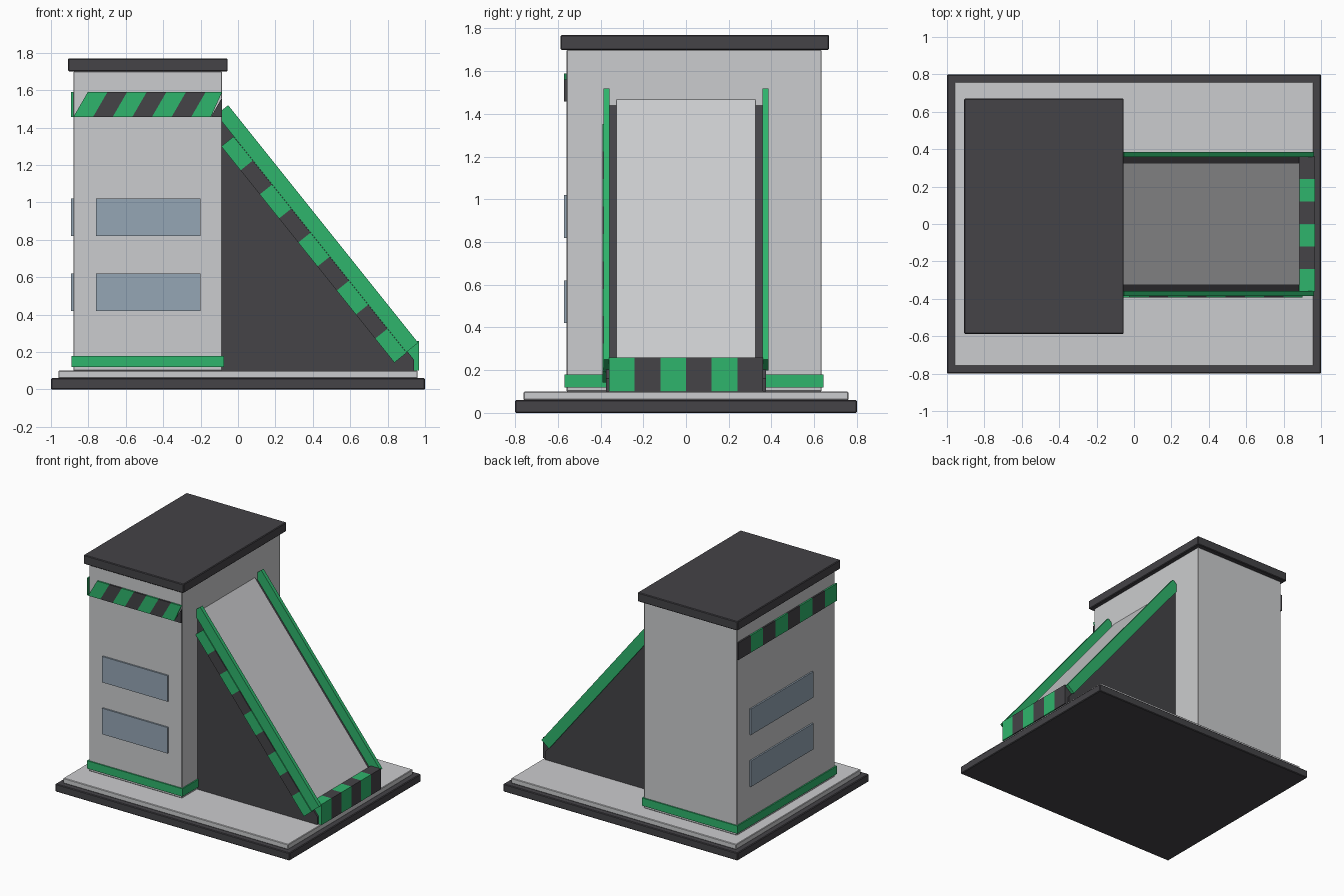
import bpy
import bmesh
from mathutils import Vector

cube = bpy.data.objects.get("Cube")
if cube:
    bpy.data.objects.remove(cube, do_unlink=True)


def material(name, rgb):
    mat = bpy.data.materials.new(name)
    mat.use_nodes = True
    mat.diffuse_color = (*rgb, 1)
    mat.node_tree.nodes["Principled BSDF"].inputs["Base Color"].default_value = (*rgb, 1)
    return mat


light = material("light_grey", (0.60, 0.605, 0.62))
dark = material("charcoal", (0.058, 0.056, 0.063))
green = material("green", (0.028, 0.46, 0.15))
glass = material("blue_grey_glass", (0.30, 0.38, 0.46))


def prism(name, profile, y0, y1, mat, bevel=0):
    """Extrude an x-z outline from y0 to y1."""
    bm = bmesh.new()
    face = bm.faces.new([bm.verts.new((x, y0, z)) for x, z in profile])
    out = bmesh.ops.extrude_face_region(bm, geom=[face])
    moved = [v for v in out["geom"] if isinstance(v, bmesh.types.BMVert)]
    bmesh.ops.translate(bm, verts=moved, vec=(0, y1 - y0, 0))
    bmesh.ops.recalc_face_normals(bm, faces=bm.faces)
    mesh = bpy.data.meshes.new(name)
    bm.to_mesh(mesh)
    bm.free()
    mesh.materials.append(mat)
    obj = bpy.data.objects.new(name, mesh)
    bpy.context.collection.objects.link(obj)
    if bevel:
        mod = obj.modifiers.new("edge_bevel", 'BEVEL')
        mod.width = bevel
        mod.segments = 1
    return obj


def box(name, x, y, z, mat, bevel=0):
    outline = [(x[0], z[0]), (x[1], z[0]), (x[1], z[1]), (x[0], z[1])]
    return prism(name, outline, *y, mat, bevel)


def stripe_mat(i):
    return dark if i % 2 else green


# Ground plinth and paving slab
box("plinth", (-1, 1), (-0.8, 0.8), (0, 0.06), dark, 0.005)
box("paving_slab", (-0.96, 0.96), (-0.76, 0.76), (0.06, 0.1), light, 0.004)

# Tower with roof and foot band
left, right, front, back = -0.88, -0.085, -0.56, 0.635
box("tower", (left, right), (front, back), (0.1, 1.7), light, 0.004)
box("roof", (-0.908, -0.055), (-0.587, 0.67), (1.7, 1.77), dark, 0.005)
box("foot_band", (left - 0.01, right + 0.01), (front - 0.01, back + 0.01), (0.12, 0.18), green)

# Windows on the front and the outer side
for i, z in enumerate((0.42, 0.82)):
    box(f"front_window_{i}", (-0.76, -0.2), (front - 0.012, front), (z, z + 0.2), glass)
    box(f"side_window_{i}", (left - 0.012, left), (-0.28, 0.48), (z, z + 0.2), glass)

# Warning stripes: slanted on the front, upright on the side
low, high = 1.457, 1.59
pitch, lean = 0.105, 0.077
for i in range(8):
    a = left + i * pitch
    b = a + pitch
    if b + lean > right:
        top = min(a + lean, right)
        outline = [(a, low), (min(b, right), low), (right, high), (top, high)]
        if top == right:
            rise = low + (high - low) * (right - a) / lean
            outline = [(a, low), (right, low), (right, rise)]
    else:
        outline = [(a, low), (b, low), (b + lean, high), (a + lean, high)]
    prism(f"front_stripe_{i}", outline, front - 0.012, front, stripe_mat(i))
    step = (back - front + 0.01) / 8
    y = front - 0.01 + i * step
    box(f"side_stripe_{i}", (left - 0.012, left), (y, y + step), (low, high), stripe_mat(i))

# Sloping chute: everything is placed along and above the slope line
crest = Vector((right, 1.44))
along = Vector((0.625, -0.781))
above = Vector((0.781, 0.625))


def slope_strip(name, t, h, y, mat):
    corners = [(t[0], h[0]), (t[1], h[0]), (t[1], h[1]), (t[0], h[1])]
    outline = [tuple(crest + along * s + above * k) for s, k in corners]
    return prism(name, outline, *y, mat)


prism("chute_wedge", [(right, 0.1), (0.94, 0.1), (0.94, 0.16), tuple(crest)], -0.374, 0.374, dark)
slope_strip("slide_surface", (-0.02, 1.56), (-0.01, 0.019), (-0.325, 0.325), light)
for side, y in (("front", (-0.386, -0.358)), ("back", (0.358, 0.386))):
    slope_strip(f"{side}_rail", (-0.042, 1.584), (-0.006, 0.075), y, green)

# Striped edge along the front of the chute
first, length = 0.107, 0.1645
for i in range(9):
    t = first + i * length
    slope_strip(f"chute_stripe_{i}", (t, t + length), (-0.091, -0.007), (-0.392, -0.37), stripe_mat(i))

# Striped bumper at the foot of the chute
for i in range(6):
    y = -0.36 + i * 0.12
    box(f"bumper_block_{i}", (0.883, 0.967), (y, y + 0.12), (0.1, 0.26), stripe_mat(i))
